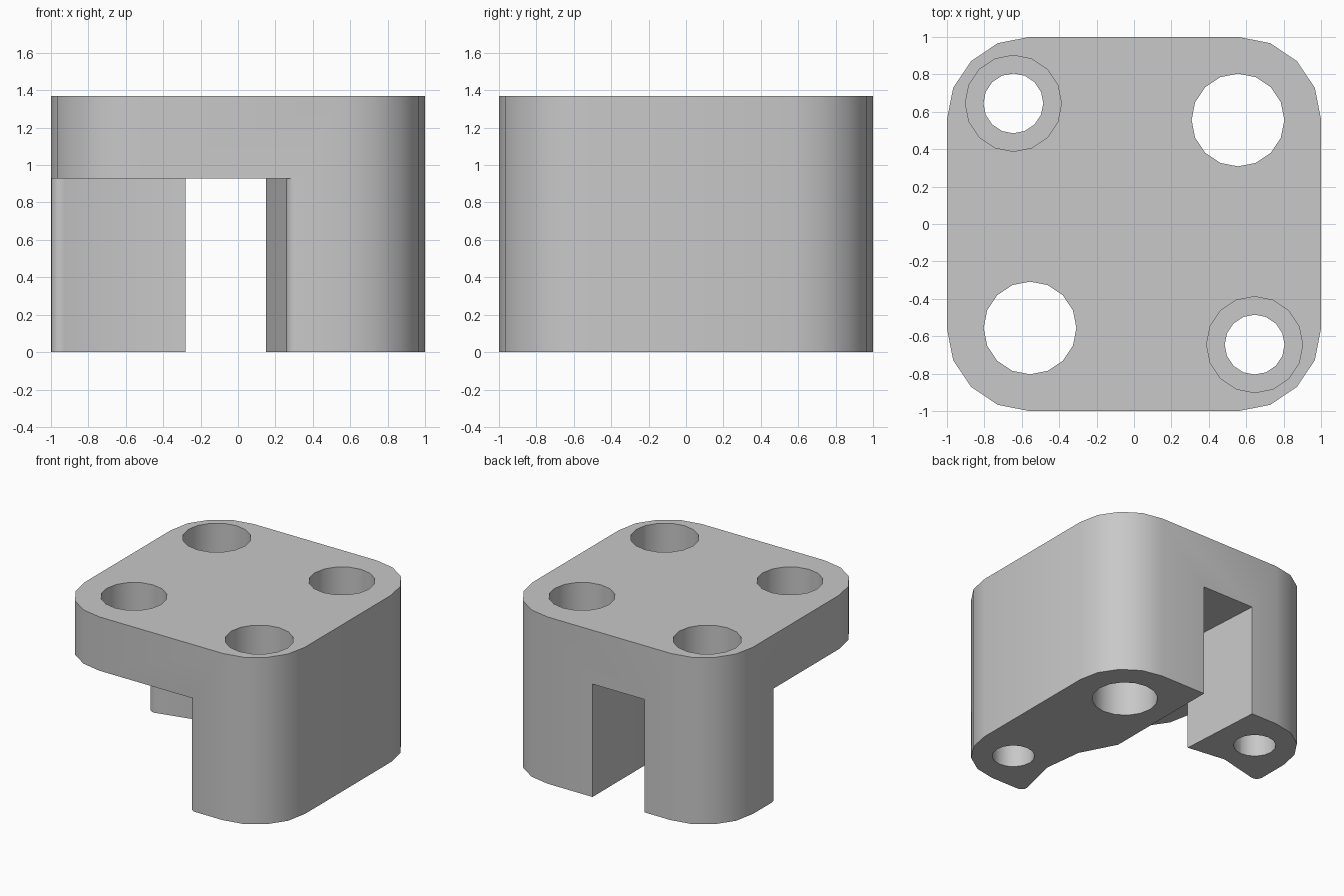
import bpy, bmesh, math

old = bpy.data.objects.get("Cube")
if old:
    bpy.data.objects.remove(old, do_unlink=True)

HEIGHT, CEILING = 1.37, 0.928
CORNER = 0.56        # corner rounding and clearance centre
HOLE = 0.556         # through hole centres
SCREW = 0.645        # screw hole centres
CLEAR = 0.9          # clearance radius
FILLET = 0.0525      # rounding where the clearance meets the outer walls

grey = bpy.data.materials.new("plain grey")
grey.use_nodes = True
colour = (0.58, 0.58, 0.58, 1)
grey.diffuse_color = colour
grey.node_tree.nodes["Principled BSDF"].inputs["Base Color"].default_value = colour


def arc(x, y, radius, start, end, steps):
    angles = [math.radians(start + (end - start) * i / steps) for i in range(steps + 1)]
    return [(x + radius * math.cos(a), y + radius * math.sin(a)) for a in angles]


def prism(name, outline, bottom, top):
    bm = bmesh.new()
    face = bm.faces.new([bm.verts.new((x, y, bottom)) for x, y in outline])
    grown = bmesh.ops.extrude_face_region(bm, geom=[face])["geom"]
    verts = [g for g in grown if isinstance(g, bmesh.types.BMVert)]
    bmesh.ops.translate(bm, vec=(0, 0, top - bottom), verts=verts)
    bmesh.ops.recalc_face_normals(bm, faces=bm.faces)
    mesh = bpy.data.meshes.new(name)
    bm.to_mesh(mesh)
    bm.free()
    mesh.materials.append(grey)
    obj = bpy.data.objects.new(name, mesh)
    bpy.context.collection.objects.link(obj)
    return obj


def cylinder(name, x, y, radius, bottom, top):
    return prism(name, arc(x, y, radius, 0, 360, 16)[:-1], bottom, top)


# Block with rounded corners
outline = []
for i, (sx, sy) in enumerate([(1, 1), (-1, 1), (-1, -1), (1, -1)]):
    outline += arc(sx * CORNER, sy * CORNER, 1 - CORNER, 90 * i, 90 * i + 90, 4)
block = prism("mounting_block", outline, 0, HEIGHT)

# Round clearance with filleted ends, opening into a slot that leads out the back
inner = FILLET - 1
clearance = arc(0.31, inner, FILLET, 270, 155.9, 5)
clearance += arc(-CORNER, -CORNER, CLEAR, -24.1, 37.9, 3)[1:]
clearance += [(0.15, 1.2), (-0.335, 1.2)]
clearance += arc(-CORNER, -CORNER, CLEAR, 71.9, 114.1, 2)
clearance += arc(inner, 0.31, FILLET, 294.1, 180, 5)[1:]
clearance += [(-1.2, 0.31), (-1.2, -1.2), (0.31, -1.2)]
cutters = [prism("clearance_cutter", clearance, -0.2, CEILING)]

# Plain through holes on one diagonal, counterbored screw holes on the other
for s in (-1, 1):
    cutters += [
        cylinder("through_hole_cutter", s * HOLE, s * HOLE, 0.248, -0.2, HEIGHT + 0.2),
        cylinder("screw_hole_cutter", s * SCREW, -s * SCREW, 0.16, -0.2, HEIGHT + 0.2),
        cylinder("counterbore_cutter", s * SCREW, -s * SCREW, 0.257, 0.5, HEIGHT + 0.2),
    ]

bpy.ops.object.select_all(action="DESELECT")
bpy.context.view_layer.objects.active = block
block.select_set(True)
for cutter in cutters:
    cutter.hide_render = True
    mod = block.modifiers.new("cut", "BOOLEAN")
    mod.operation = "DIFFERENCE"
    mod.solver = "EXACT"
    mod.object = cutter
    bpy.ops.object.modifier_apply(modifier=mod.name)
    bpy.data.objects.remove(cutter, do_unlink=True)

# Smooth curved walls, sharp rims
bpy.ops.object.shade_smooth_by_angle(angle=math.radians(30))
